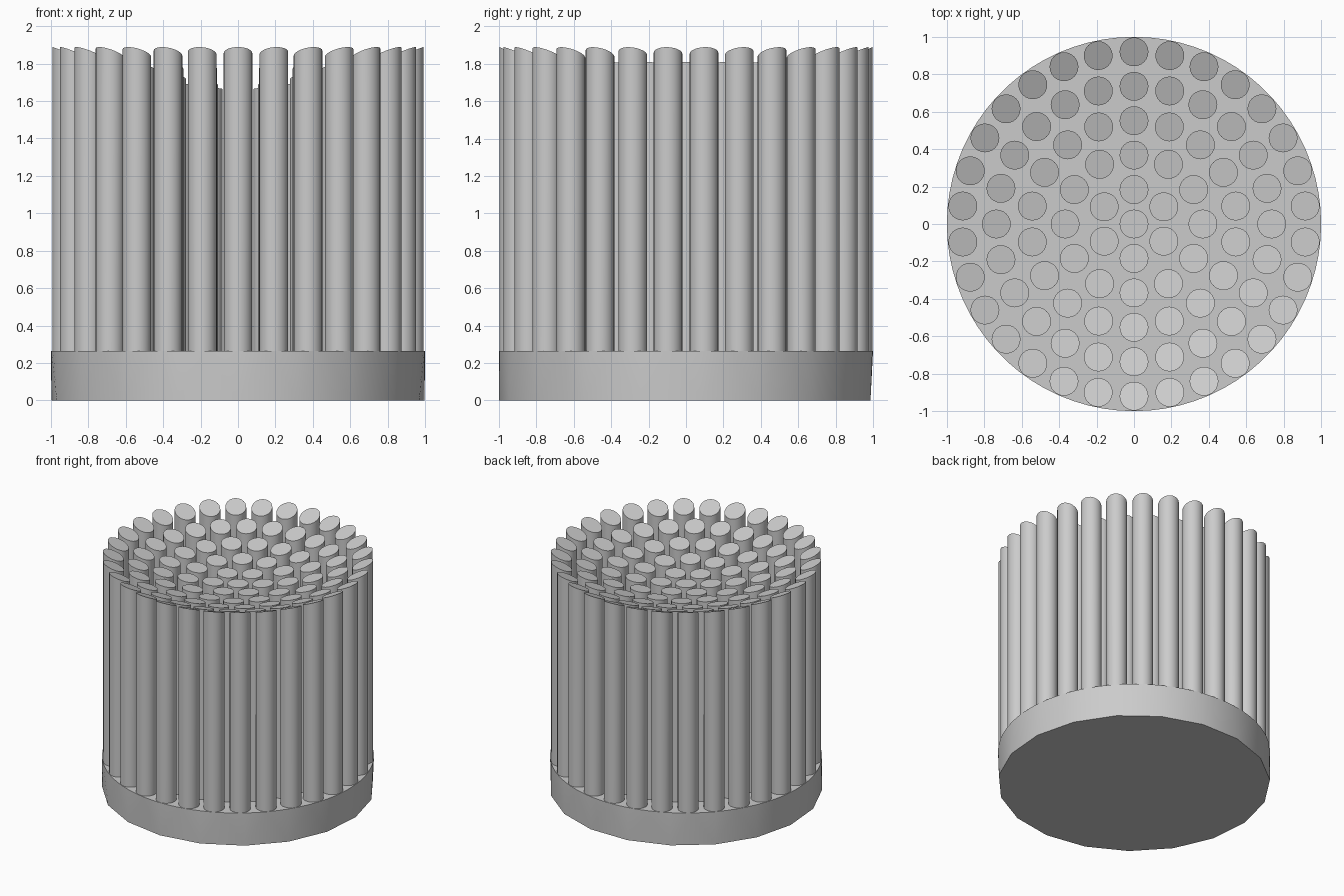
import bpy
import bmesh
from math import sin, cos, pi, sqrt
from mathutils import Matrix

if "Cube" in bpy.data.objects:
    bpy.data.objects.remove(bpy.data.objects["Cube"], do_unlink=True)

BASE_HEIGHT = 0.265
PIN_RADIUS = 0.077
RING_STEP = 0.184
BOWL_RADIUS = 2.3       # sphere that hollows the pin tops
BOWL_BOTTOM = 1.663
BASE_SIDES = 19         # coarse lower rim
RIM_SPLIT = 4           # finer upper rim

grey = bpy.data.materials.new("grey")
grey.use_nodes = True
grey.diffuse_color = (0.6, 0.6, 0.6, 1)
grey.node_tree.nodes["Principled BSDF"].inputs["Base Color"].default_value = (0.6, 0.6, 0.6, 1)


def finish(bm, name):
    """Turn a bmesh into a smooth-shaded grey object."""
    bmesh.ops.recalc_face_normals(bm, faces=bm.faces)
    mesh = bpy.data.meshes.new(name)
    bm.to_mesh(mesh)
    bm.free()
    mesh.materials.append(grey)
    obj = bpy.data.objects.new(name, mesh)
    bpy.context.collection.objects.link(obj)
    bpy.ops.object.select_all(action="DESELECT")
    obj.select_set(True)
    bpy.context.view_layer.objects.active = obj
    bpy.ops.object.shade_smooth_by_angle(angle=pi / 6)
    return obj


# Round base: fine circle above, coarse polygon below
bm = bmesh.new()
corners = [(sin(2 * pi * i / BASE_SIDES), -cos(2 * pi * i / BASE_SIDES))
           for i in range(BASE_SIDES)]
low = [bm.verts.new((x, y, 0)) for x, y in corners]
count = BASE_SIDES * RIM_SPLIT
high = [bm.verts.new((sin(2 * pi * i / count), -cos(2 * pi * i / count), BASE_HEIGHT))
        for i in range(count)]
bm.faces.new(low)
bm.faces.new(high)
for i in range(BASE_SIDES):
    nxt = (i + 1) % BASE_SIDES
    half = RIM_SPLIT // 2
    for j in range(RIM_SPLIT):
        k = i * RIM_SPLIT + j
        foot = low[i] if j < half else low[nxt]
        bm.faces.new((foot, high[(k + 1) % count], high[k]))
    bm.faces.new((low[i], low[nxt], high[i * RIM_SPLIT + half]))
finish(bm, "base")


# Concentric rings of pins, tops tilted to follow a shallow bowl
def add_pin(bm, x, y):
    r2 = x * x + y * y
    drop = sqrt(BOWL_RADIUS ** 2 - r2)
    centre_z = BOWL_BOTTOM + BOWL_RADIUS - drop
    bottom = BASE_HEIGHT - 0.01
    made = bmesh.ops.create_cone(
        bm, cap_ends=True, segments=24, radius1=PIN_RADIUS, radius2=PIN_RADIUS,
        depth=1, matrix=Matrix.Translation((x, y, 0)))
    for v in made["verts"]:
        if v.co.z > 0:
            v.co.z = centre_z + ((v.co.x - x) * x + (v.co.y - y) * y) / drop
        else:
            v.co.z = bottom


for ring, pins in enumerate((1, 6, 12, 18, 24, 30)):
    bm = bmesh.new()
    for i in range(pins):
        angle = 2 * pi * i / pins
        add_pin(bm, ring * RING_STEP * sin(angle), ring * RING_STEP * cos(angle))
    finish(bm, f"pin_ring_{ring}" if ring else "centre_pin")
